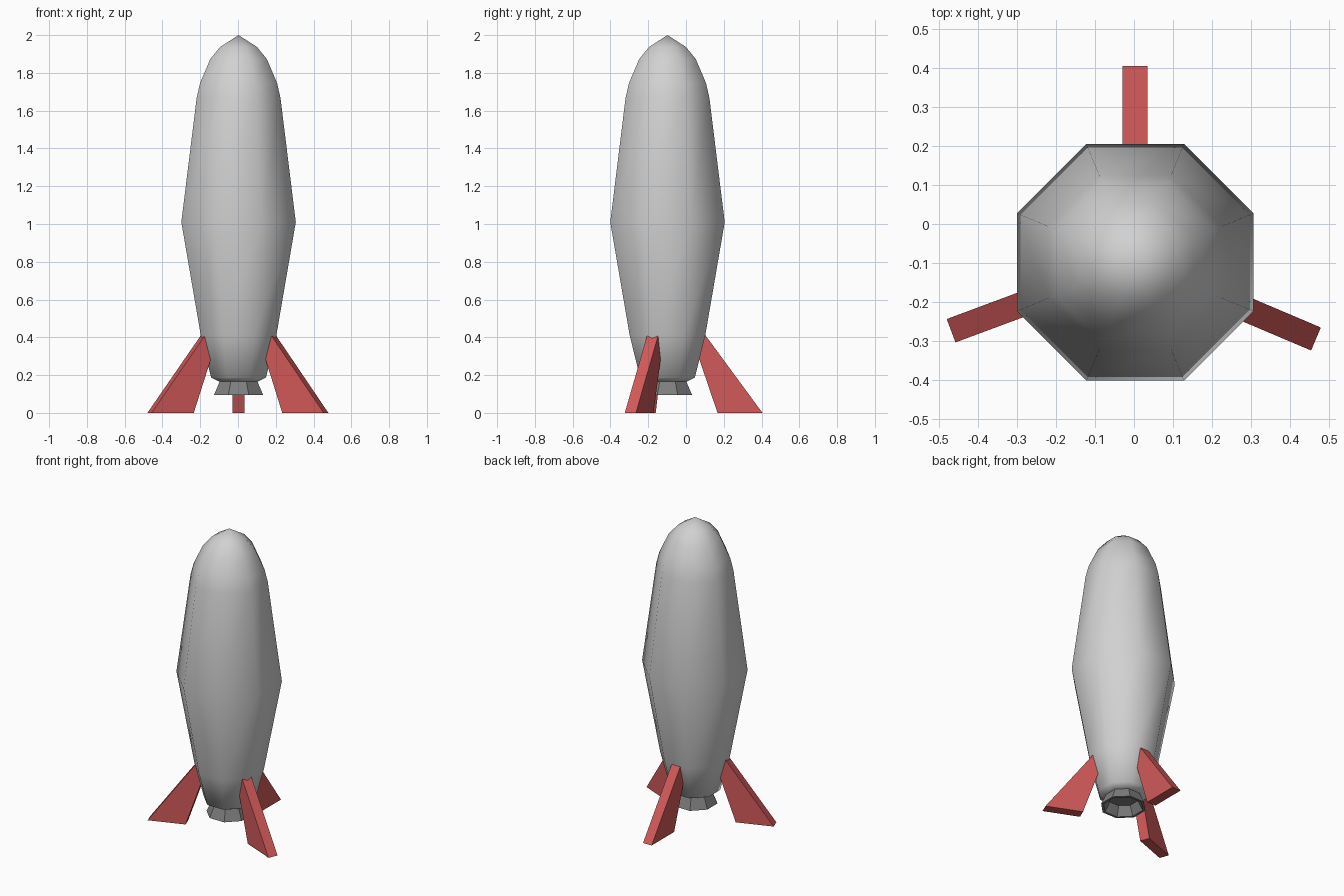
import bpy
import math
from mathutils import Matrix, Vector

if "Cube" in bpy.data.objects:
    bpy.data.objects.remove(bpy.data.objects["Cube"], do_unlink=True)

SIDES = 8
AXIS = Vector((0.003, -0.098, 0))


def make_material(name, color):
    mat = bpy.data.materials.new(name)
    mat.use_nodes = True
    mat.diffuse_color = (*color, 1)
    mat.node_tree.nodes["Principled BSDF"].inputs["Base Color"].default_value = (*color, 1)
    return mat


def make_object(name, verts, faces, mat, smooth_angle=None):
    mesh = bpy.data.meshes.new(name)
    mesh.from_pydata(verts, [], faces)
    mesh.materials.append(mat)
    obj = bpy.data.objects.new(name, mesh)
    bpy.context.collection.objects.link(obj)
    if smooth_angle:
        bpy.ops.object.select_all(action="DESELECT")
        obj.select_set(True)
        bpy.context.view_layer.objects.active = obj
        bpy.ops.object.shade_smooth_by_angle(angle=math.radians(smooth_angle))
    return obj


def lathe(name, profile, mat, smooth_angle):
    """Spin (flat half-width, height) pairs, listed bottom to top; zero width makes a tip."""
    verts, rings, faces = [], [], []
    for width, z in profile:
        count = SIDES if width else 1
        radius = width / math.cos(math.pi / SIDES)
        rings.append([len(verts) + i % count for i in range(SIDES)])
        for i in range(count):
            a = math.tau * (i + 0.5) / SIDES
            verts.append(AXIS + Vector((radius * math.cos(a), radius * math.sin(a), z)))
    for low, high in zip(rings, rings[1:]):
        for i in range(SIDES):
            j = (i + 1) % SIDES
            faces.append(list(dict.fromkeys((low[i], low[j], high[j], high[i]))))
    return make_object(name, verts, faces, mat, smooth_angle)


hull_grey = make_material("hull grey", (0.64, 0.64, 0.64))
nozzle_grey = make_material("nozzle dark grey", (0.21, 0.21, 0.21))
fin_red = make_material("fin red", (0.64, 0.1, 0.1))

# Hull with a rounded nose and closed base
lathe("hull", [(0, 0.165), (0.1, 0.165), (0.145, 0.187), (0.2, 0.41), (0.303, 1.01),
               (0.222, 1.667), (0.204, 1.746), (0.15, 1.873), (0.098, 1.937), (0, 2.0)],
      hull_grey, 60)

# Hollow flared exhaust nozzle
lathe("nozzle", [(0, 0.155), (0.085, 0.155), (0.115, 0.095), (0.13, 0.095), (0.1, 0.166)],
      nozzle_grey, 40)

# Three swept fins: (distance from axis, height) outline given a thickness
FIN_OUTLINE = [(0.265, 0), (0.503, 0), (0.2, 0.412), (0.163, 0.3)]
HALF_THICK = 0.032
for label, angle in (("back", 90), ("left", -23), ("right", 200.4)):
    turn = Matrix.Rotation(math.radians(angle), 3, "Z")
    verts = [AXIS + turn @ Vector((r, side * HALF_THICK, z))
             for side in (-1, 1) for r, z in FIN_OUTLINE]
    n = len(FIN_OUTLINE)
    faces = [list(range(n)), list(range(2 * n - 1, n - 1, -1))]
    faces += [[(i + 1) % n, i, i + n, (i + 1) % n + n] for i in range(n)]
    make_object(label + "_fin", verts, faces, fin_red)
